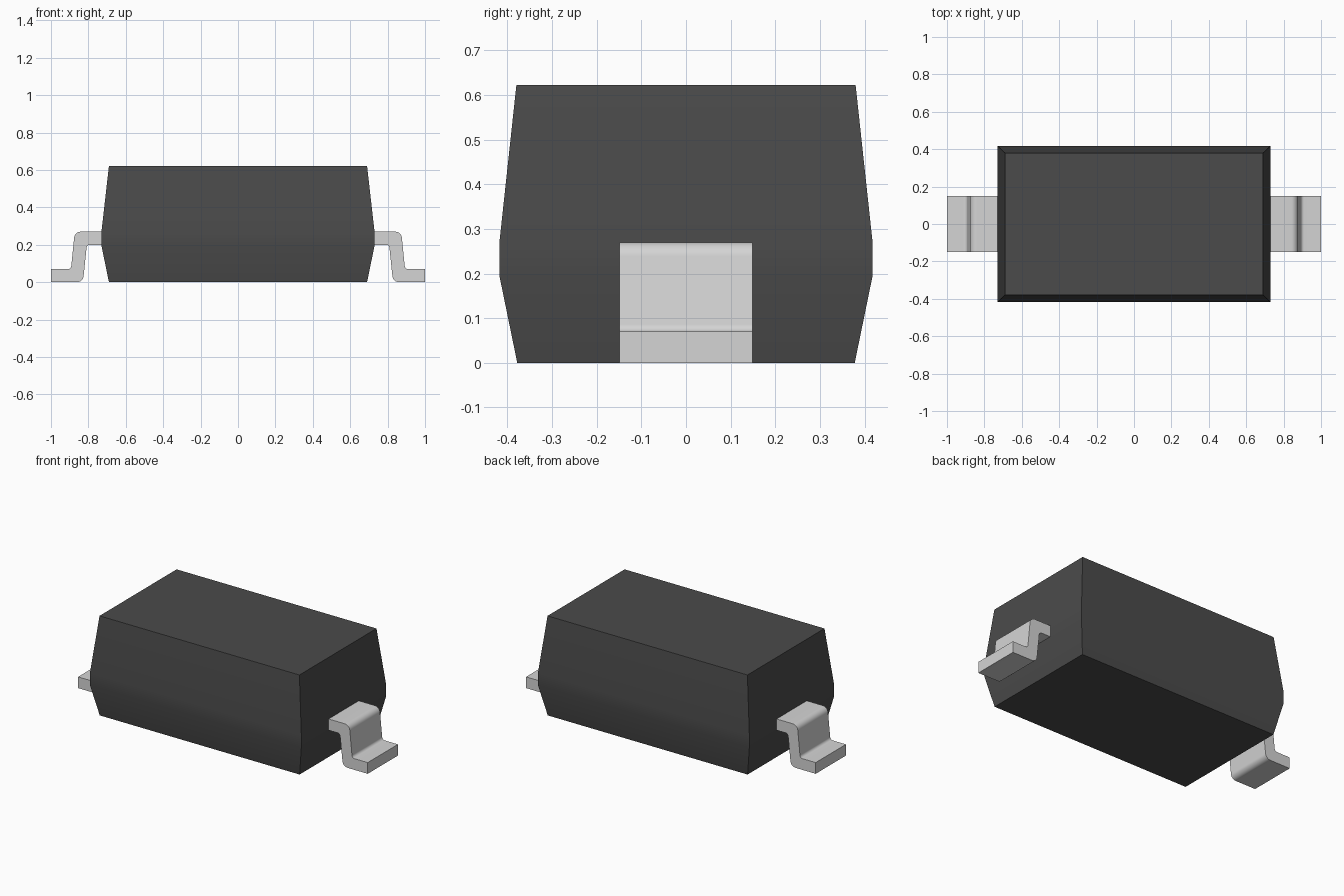
import bpy, bmesh, math
from mathutils import Vector

if "Cube" in bpy.data.objects:
    bpy.data.objects.remove(bpy.data.objects["Cube"], do_unlink=True)


def material(name, colour, roughness):
    mat = bpy.data.materials.new(name)
    mat.use_nodes = True
    mat.diffuse_color = colour
    bsdf = mat.node_tree.nodes["Principled BSDF"]
    bsdf.inputs["Base Color"].default_value = colour
    bsdf.inputs["Roughness"].default_value = roughness
    return mat


def finish(bm, name, mat):
    bmesh.ops.recalc_face_normals(bm, faces=bm.faces)
    mesh = bpy.data.meshes.new(name)
    bm.to_mesh(mesh)
    bm.free()
    mesh.materials.append(mat)
    obj = bpy.data.objects.new(name, mesh)
    bpy.context.collection.objects.link(obj)
    bpy.ops.object.select_all(action='DESELECT')
    obj.select_set(True)
    bpy.context.view_layer.objects.active = obj
    bpy.ops.object.shade_smooth_by_angle(angle=math.radians(35))


def rounded(points, steps=6):
    """Replace each (x, z, radius) corner by a tangent arc."""
    out = []
    for i, (x, z, r) in enumerate(points):
        p = Vector((x, z))
        if r == 0:
            out.append(p)
            continue
        a = (Vector(points[i - 1][:2]) - p).normalized()
        b = (Vector(points[(i + 1) % len(points)][:2]) - p).normalized()
        half = math.acos(a.dot(b)) / 2
        centre = p + (a + b).normalized() * (r / math.sin(half))
        start = p + a * (r / math.tan(half)) - centre
        end = p + b * (r / math.tan(half)) - centre
        for s in range(steps + 1):
            out.append(centre + start.lerp(end, s / steps).normalized() * r)
    return out


plastic = material("dark grey plastic", (0.07, 0.07, 0.07, 1), 0.6)
metal = material("light grey metal", (0.66, 0.66, 0.66, 1), 0.5)

# Moulded body: stacked rectangles, widest around the lead exits
bm = bmesh.new()
rings = []
for z, hx, hy in [(0, 0.69, 0.378), (0.195, 0.73, 0.418),
                  (0.27, 0.73, 0.418), (0.622, 0.69, 0.38)]:
    rings.append([bm.verts.new((sx * hx, sy * hy, z))
                  for sx, sy in [(-1, -1), (1, -1), (1, 1), (-1, 1)]])
for low, high in zip(rings, rings[1:]):
    for i in range(4):
        j = (i + 1) % 4
        bm.faces.new((low[i], low[j], high[j], high[i]))
bm.faces.new(rings[0][::-1])
bm.faces.new(rings[-1])
finish(bm, "body", plastic)

# Gull-wing leads: rounded side profile extruded across the width
profile = rounded([(0.70, 0.27, 0), (0.873, 0.27, 0.035), (0.893, 0.07, 0.018),
                   (1.0, 0.07, 0), (1.0, 0.0, 0), (0.829, 0.0, 0.035),
                   (0.808, 0.2, 0.018), (0.70, 0.2, 0)])
for side, name in [(1, "left_lead"), (-1, "right_lead")]:
    bm = bmesh.new()
    face = bm.faces.new([bm.verts.new((side * p.x, -0.149, p.y)) for p in profile])
    new = bmesh.ops.extrude_face_region(bm, geom=[face])["geom"]
    bmesh.ops.translate(bm, vec=(0, 0.298, 0),
                        verts=[v for v in new if isinstance(v, bmesh.types.BMVert)])
    finish(bm, name, metal)
